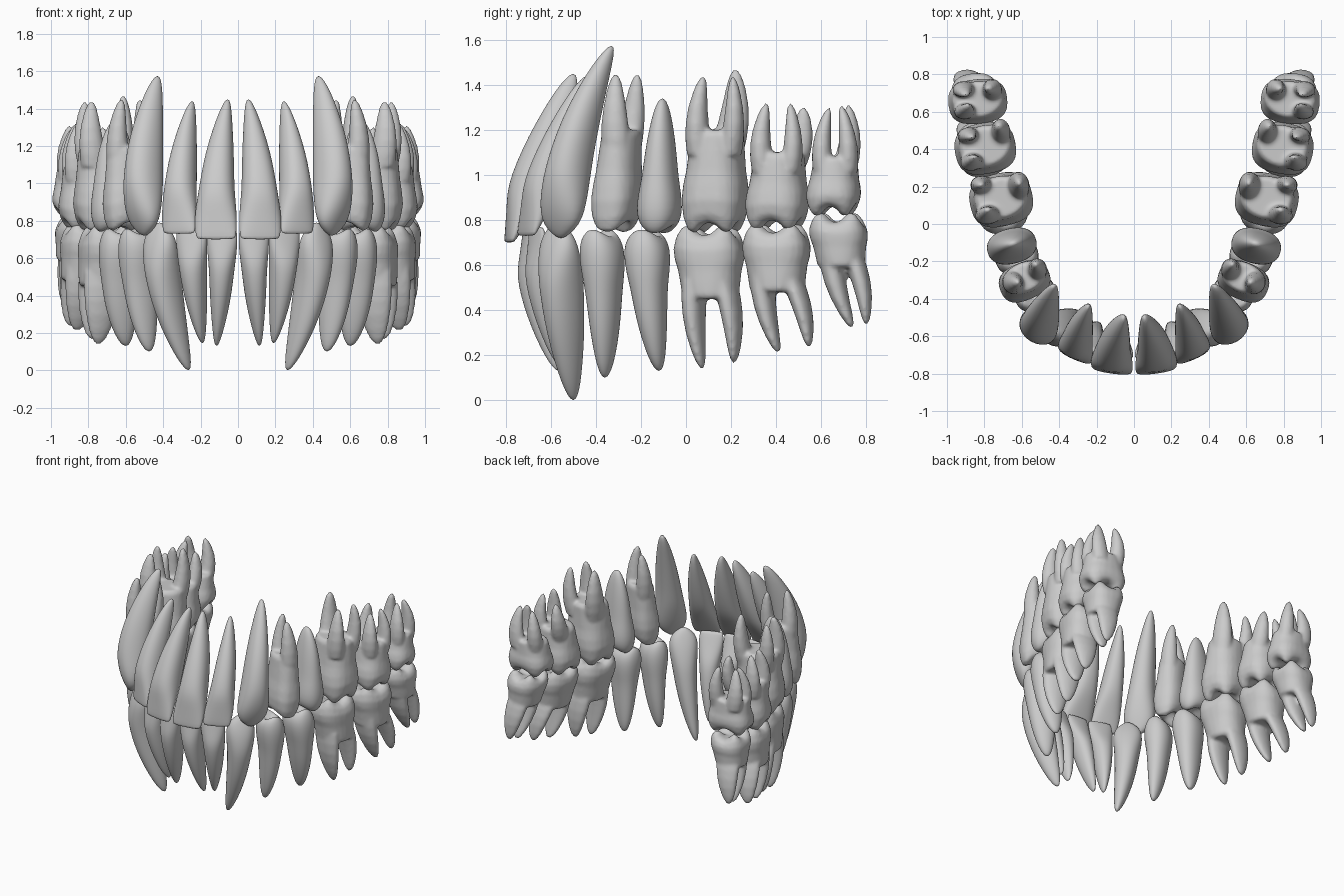
import bpy, bmesh
from math import sin, cos, pi, radians
from mathutils import Vector

if "Cube" in bpy.data.objects:
    bpy.data.objects.remove(bpy.data.objects["Cube"])

SEG = 24
# profiles: (fraction from biting end to root end, width, depth, cusp weight)
INCISOR = [(0, .84, .12, 0), (.015, .94, .2, 0), (.1, 1, .4, 0), (.2, .97, .64, 0), (.3, .88, .9, 0),
           (.4, .8, 1, 0), (.55, .71, .96, 0), (.7, .57, .82, 0), (.85, .38, .6, 0), (.95, .22, .36, 0), (1, .07, .1, 0)]
CANINE = [(0, .1, .08, 0), (.02, .4, .25, 0), (.07, .85, .45, 0), (.14, 1, .68, 0), (.22, .98, .86, 0),
          (.32, .88, 1, 0), (.42, .8, 1, 0), (.55, .72, .95, 0), (.7, .6, .8, 0), (.85, .42, .56, 0),
          (.95, .25, .34, 0), (1, .08, .1, 0)]
PREMOLAR = [(.07, .04, .04, 0), (.055, .3, .3, .3), (.01, .5, .6, 1), (.03, .75, .8, .8), (.09, .93, .95, .4),
            (.18, 1, 1, .1), (.3, .92, .95, 0), (.4, .8, .88, 0), (.55, .71, .8, 0), (.7, .6, .7, 0),
            (.85, .44, .52, 0), (.95, .28, .32, 0), (1, .09, .1, 0)]
MOLAR = [(.16, .04, .04, 0), (.12, .3, .3, .3), (.03, .6, .6, 1), (.05, .8, .8, 1), (.14, .93, .93, .6),
         (.3, 1, 1, .2), (.45, .98, .97, 0), (.6, .9, .92, 0), (.8, .85, .88, 0), (.95, .82, .84, 0), (1, .7, .74, 0)]
ROOT = [(0, 1), (.2, 1), (.4, .92), (.6, .78), (.8, .57), (.93, .36), (1, .12)]


def axes(yaw):
    """Along-arch and outward directions."""
    a = radians(yaw)
    return Vector((cos(a), sin(a), 0)), Vector((sin(a), -cos(a), 0))


def loft(bm, rings):
    vs = [[bm.verts.new(p) for p in r] for r in rings]
    for a, b in zip(vs, vs[1:]):
        for i in range(SEG):
            j = (i + 1) % SEG
            bm.faces.new((a[i], a[j], b[j], b[i]))
    bm.faces.new(vs[0])
    bm.faces.new(vs[-1])


def ring(c, t, o, w, d, n=2.0, lift=None):
    pts = []
    for i in range(SEG):
        th = 2 * pi * i / SEG
        ct, st = cos(th), sin(th)
        u = abs(ct) ** (2 / n) * (1 if ct > 0 else -1)
        v = abs(st) ** (2 / n) * (1 if st > 0 else -1)
        pts.append(c + t * u * w + o * v * d + Vector((0, 0, lift(th) if lift else 0)))
    return pts


def finish(name, bm, remesh):
    bmesh.ops.recalc_face_normals(bm, faces=bm.faces)
    me = bpy.data.meshes.new(name)
    bm.to_mesh(me)
    bm.free()
    ob = bpy.data.objects.new(name, me)
    bpy.context.collection.objects.link(ob)
    for f in me.polygons:
        f.use_smooth = True
    if remesh:
        m = ob.modifiers.new("merge", 'REMESH')
        m.mode = 'VOXEL'
        m.voxel_size = .011
        m.use_smooth_shade = True
        s = ob.modifiers.new("soften", 'SMOOTH')
        s.factor = .5
        s.iterations = 5
    else:
        s = ob.modifiers.new("round", 'SUBSURF')
        s.levels = s.render_levels = 1
    ob.modifiers.new("other_side", 'MIRROR')


def body(bm, prof, path, z0, z1, yaw, w, d, n, cusps, amp):
    """Crown and trunk; path holds the xy centres at s = 0, .4 and 1."""
    t, o = axes(yaw)
    sign = 1 if z0 > z1 else -1
    if cusps == 2:
        f = lambda th: -cos(2 * th)
    else:
        f = lambda th: -cos(4 * th)
    p0, p1, p2 = (Vector((x, y, 0)) for x, y in path)
    rings = []
    for s, a, b, k in prof:
        c = (p0 * (s - .4) * (s - 1) / .4 + p1 * s * (s - 1) / -.24 + p2 * s * (s - .4) / .6)
        c.z = z0 + (z1 - z0) * s
        e = n + (2 - n) * max(0, s - .3) / .7
        rings.append(ring(c, t, o, a * w / 2, b * d / 2, e, lambda th: sign * amp * k * f(th)))
    loft(bm, rings)


def single(name, prof, path, z0, z1, yaw, w, d, n=2.2, amp=0):
    bm = bmesh.new()
    body(bm, prof, path, z0, z1, yaw, w, d, n, 2, amp)
    finish(name, bm, False)


def multi(name, p0, p1, z0, zf, yaw, w, d, cusps, roots, bow=.015):
    """roots: (start along, start out, tip along, tip out, tip z, half width, half depth)"""
    bm = bmesh.new()
    mid = (p0[0] * .6 + p1[0] * .4, p0[1] * .6 + p1[1] * .4)
    body(bm, MOLAR, (p0, mid, p1), z0, zf, yaw, w, d, 2.7, cusps, .024)
    t, o = axes(yaw)
    for st, so, et, eo, ez, rw, rd in roots:
        zs = zf + (z0 - zf) * .25
        rings = []
        for u, r in ROOT:
            b = bow * sin(pi * u)
            c = Vector((p1[0], p1[1], 0))
            c += t * (st + (et - st) * u + (b if st > 0 else -b if st < 0 else 0))
            c += o * (so + (eo - so) * u + (b if so > 0 else -b if so < 0 else 0))
            c.z = zs + (ez - zs) * u
            rings.append(ring(c, t, o, rw * r, rd * r))
        loft(bm, rings)
    finish(name, bm, True)


# upper single-rooted teeth
single("upper_central_incisors", INCISOR, ((.118, -.785), (.112, -.675), (.055, -.5)), .70, 1.45, 8, .23, .2, 2.4)
single("upper_lateral_incisors", INCISOR, ((.315, -.71), (.305, -.61), (.245, -.44)), .73, 1.44, 24, .2, .19, 2.3)
single("upper_canines", CANINE, ((.5, -.555), (.505, -.515), (.43, -.33)), .72, 1.575, 50, .22, .22)
single("upper_second_premolars", PREMOLAR, ((.65, -.12), (.655, -.115), (.65, -.105)), .745, 1.34, 76, .195, .275, 2.3, .018)

# upper teeth with several roots
multi("upper_first_premolars", (.585, -.315), (.585, -.285), .755, 1.2, 67, .2, .28, 2,
      [(0, .06, -.01, .045, 1.45, .065, .06), (0, -.06, .04, -.08, 1.45, .06, .055)])
multi("upper_first_molars", (.71, .125), (.71, .14), .75, 1.2, 77, .285, .34, 4,
      [(-.065, .075, -.045, .085, 1.44, .055, .07), (.075, .07, .09, .09, 1.44, .05, .06),
       (.02, -.085, .055, -.11, 1.47, .075, .06)])
multi("upper_second_molars", (.795, .4), (.795, .415), .765, 1.1, 79, .275, .33, 4,
      [(-.06, .075, -.045, .07, 1.32, .05, .065), (.065, .07, .06, .06, 1.32, .045, .06),
       (.03, -.08, .09, -.09, 1.3, .065, .055)])
multi("upper_third_molars", (.835, .65), (.835, .665), .83, 1.08, 84, .24, .32, 4,
      [(-.05, .07, -.025, .05, 1.3, .045, .06), (.06, .06, .03, .06, 1.31, .045, .06),
       (.03, -.075, .05, -.06, 1.31, .055, .055)])

# lower single-rooted teeth
single("lower_central_incisors", INCISOR, ((.085, -.705), (.088, -.66), (.115, -.565)), .77, .13, 6, .165, .17)
single("lower_lateral_incisors", INCISOR, ((.25, -.665), (.238, -.625), (.19, -.55)), .77, .145, 20, .175, .175)
single("lower_canines", CANINE, ((.42, -.57), (.395, -.55), (.265, -.5)), .79, 0, 42, .2, .21)
single("lower_first_premolars", PREMOLAR, ((.53, -.38), (.525, -.365), (.475, -.36)), .755, .1, 62, .19, .23, 2.2, .018)
single("lower_second_premolars", PREMOLAR, ((.62, -.175), (.63, -.165), (.6, -.12)), .755, .13, 73, .2, .24, 2.3, .018)

# lower molars
multi("lower_first_molars", (.7, .1), (.735, .11), .765, .45, 77, .31, .28, 4,
      [(-.075, 0, -.035, .02, .14, .052, .105), (.065, 0, .11, .02, .165, .05, .1)])
multi("lower_second_molars", (.8, .4), (.83, .405), .775, .48, 80, .3, .28, 4,
      [(-.07, 0, .01, .03, .21, .052, .1), (.06, 0, .15, .04, .235, .047, .095)])
multi("lower_third_molars", (.84, .67), (.865, .69), .82, .59, 84, .26, .26, 4,
      [(-.05, 0, .05, .03, .32, .052, .09), (.05, 0, .115, .04, .335, .045, .085)])
